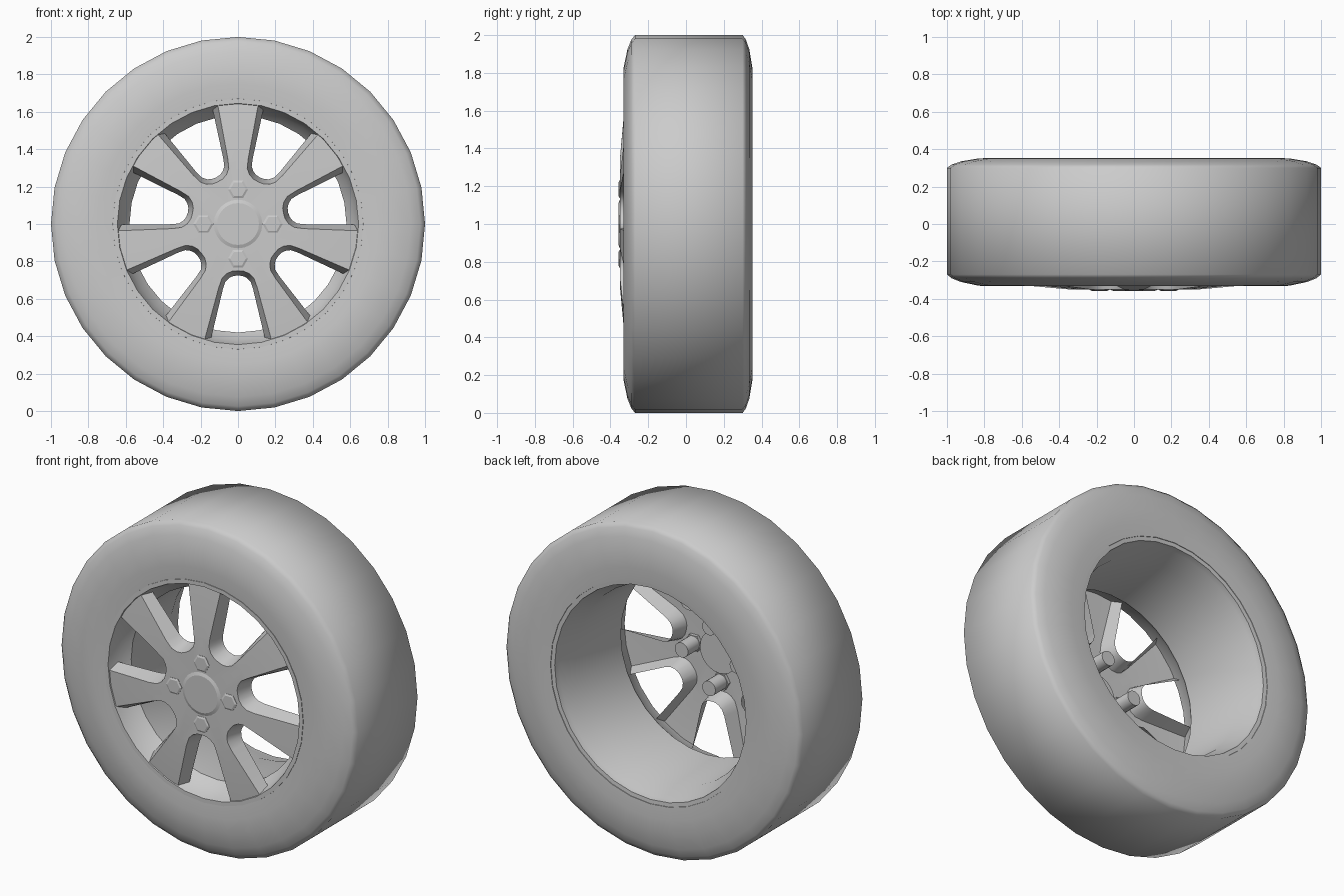
import bpy, bmesh
from math import sin, cos, pi, radians, hypot
from mathutils import Matrix, Vector

if "Cube" in bpy.data.objects:
    bpy.data.objects.remove(bpy.data.objects["Cube"], do_unlink=True)

grey = bpy.data.materials.new("plain grey")
grey.use_nodes = True
colour = (0.6, 0.6, 0.6, 1)
grey.diffuse_color = colour
grey.node_tree.nodes["Principled BSDF"].inputs["Base Color"].default_value = colour


def finish(bm, name, angle=30):
    bmesh.ops.remove_doubles(bm, verts=bm.verts, dist=0.0005)
    bmesh.ops.recalc_face_normals(bm, faces=bm.faces)
    mesh = bpy.data.meshes.new(name)
    bm.to_mesh(mesh)
    bm.free()
    mesh.materials.append(grey)
    ob = bpy.data.objects.new(name, mesh)
    bpy.context.collection.objects.link(ob)
    ob.location.z = 1
    bpy.ops.object.select_all(action="DESELECT")
    ob.select_set(True)
    bpy.context.view_layer.objects.active = ob
    bpy.ops.object.shade_smooth_by_angle(angle=radians(angle))
    return ob


def lathe(name, profile, steps=32, angle=30, centre=(0, 0), closed=False):
    """Spin (radius, y) points about the y axis."""
    bm = bmesh.new()
    cx, cz = centre
    rings = [[bm.verts.new((cx + r * sin(2 * pi * i / steps), y,
                            cz + r * cos(2 * pi * i / steps)))
              for i in range(steps)] for r, y in profile]
    pairs = list(zip(rings, rings[1:]))
    if closed:
        pairs.append((rings[-1], rings[0]))
    else:
        bm.faces.new(rings[0])
        bm.faces.new(rings[-1])
    for a, b in pairs:
        for i in range(steps):
            j = (i + 1) % steps
            bm.faces.new((a[i], a[j], b[j], b[i]))
    return finish(bm, name, angle)


# Tyre with flat tread and rounded shoulders
lathe("tyre", [(0.665, -0.30), (0.67, -0.327), (0.75, -0.332), (0.83, -0.33),
               (0.925, -0.31), (0.975, -0.29), (1, -0.27), (1, 0.30),
               (0.975, 0.318), (0.925, 0.335), (0.83, 0.351), (0.75, 0.353),
               (0.67, 0.348), (0.665, 0.32)], angle=75, closed=True)

# Wheel barrel with front and back lips
lathe("rim", [(0.672, -0.30), (0.67, -0.33), (0.645, -0.33), (0.64, -0.315),
              (0.62, -0.25), (0.58, -0.20), (0.60, 0.20), (0.64, 0.31),
              (0.645, 0.343), (0.67, 0.345), (0.672, 0.31)], closed=True)

# Seven-spoke face: half a window outline, mirrored and repeated
SPOKES = 7
HALF = pi / SPOKES
FRONT = [(0, 0.25), (0.03, 0.252), (0.06, 0.265), (0.085, 0.29), (0.103, 0.34), (0.178, 0.617)]
BACK = [(0, 0.275), (0.025, 0.278), (0.045, 0.287), (0.067, 0.308), (0.08, 0.345), (0.147, 0.625)]


def height(x, r):
    return -0.35 + 0.09 * max(0, hypot(x, r) - 0.345)


bm = bmesh.new()
for n in range(SPOKES):
    for side in (1, -1):
        turn = Matrix.Rotation(2 * HALF * n, 3, "Y")

        def vert(x, r, back=0):
            return bm.verts.new(turn @ Vector((side * x, height(x, r) + back, -r)))

        def radial(r):
            return vert(r * sin(HALF), r * cos(HALF))

        front = [vert(x, r) for x, r in FRONT]
        depth = [0.1, 0.1, 0.1, 0.1, 0.095, 0.06]
        back = [vert(x, r, d) for (x, r), d in zip(BACK, depth)]
        crease, tip, hub = radial(0.345), radial(0.645), radial(0.11)
        bm.faces.new((front[5], tip, crease, front[4]))
        bm.faces.new(front[:5] + [crease, hub, vert(0, 0.11)])
        for i in range(5):
            bm.faces.new((front[i], front[i + 1], back[i + 1], back[i]))
finish(bm, "spoke_face")

# Centre cap
lathe("centre_cap", [(0.13, -0.32), (0.13, -0.35), (0.112, -0.357)], steps=24, angle=20)

# Wheel bolts with hexagonal heads
for k in range(4):
    spot = (0.185 * sin(k * pi / 2), 0.185 * cos(k * pi / 2))
    head = lathe("bolt_head", [(0.054, -0.33), (0.054, -0.352), (0.042, -0.357)],
                 steps=6, angle=5, centre=(0, 0))
    head.rotation_euler.y = pi / 6
    head.location = (spot[0], 0, 1 + spot[1])
    lathe("bolt_shaft", [(0.045, -0.34), (0.045, -0.22)], steps=16, centre=spot)
